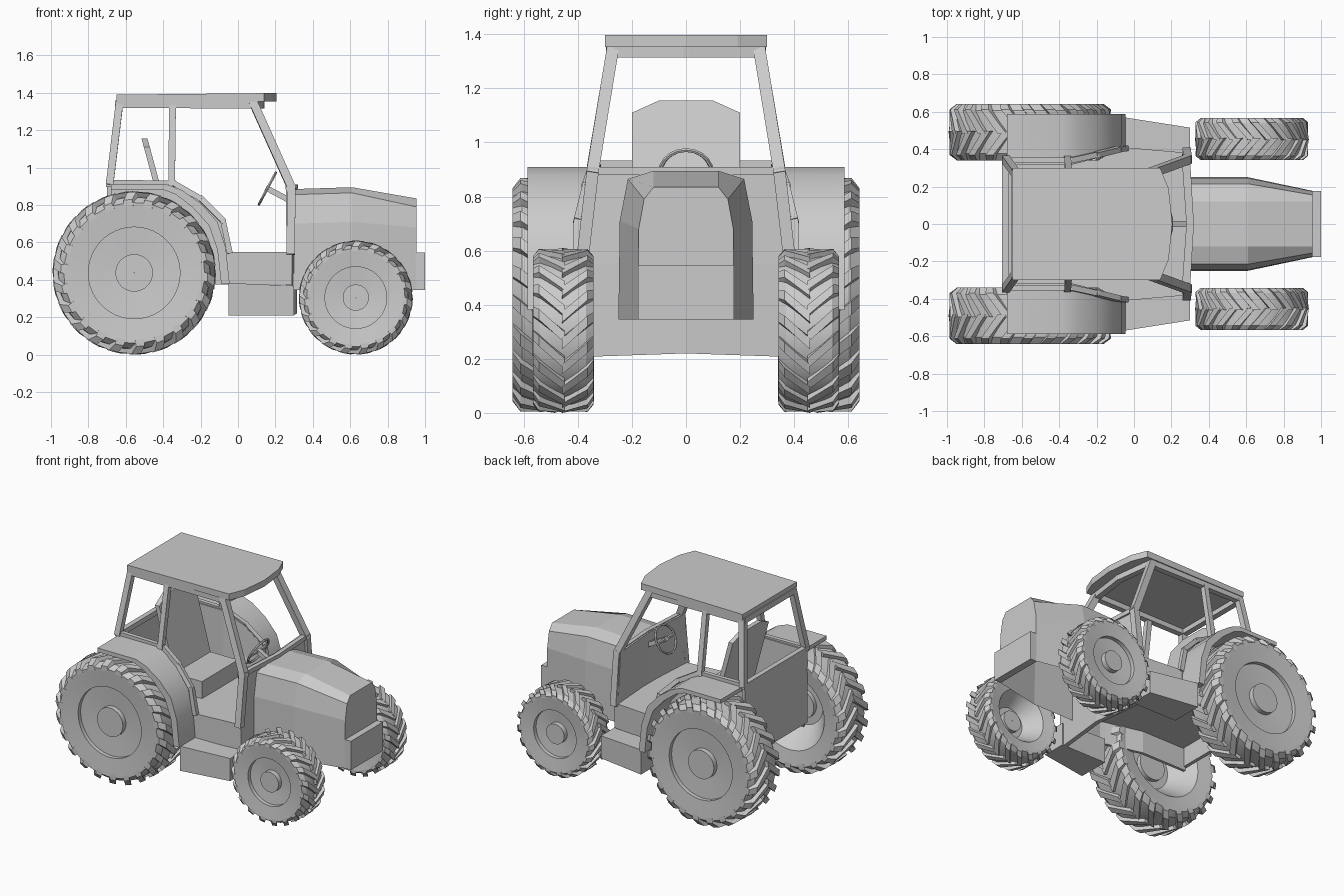
import bpy, bmesh
from math import sin, cos, pi, radians
from mathutils import Vector

if "Cube" in bpy.data.objects:
    bpy.data.objects.remove(bpy.data.objects["Cube"])


def finish(name, bm, mirror=False, smooth=False):
    bmesh.ops.recalc_face_normals(bm, faces=bm.faces)
    me = bpy.data.meshes.new(name)
    bm.to_mesh(me)
    bm.free()
    ob = bpy.data.objects.new(name, me)
    bpy.context.collection.objects.link(ob)
    if smooth:
        bpy.ops.object.select_all(action='DESELECT')
        ob.select_set(True)
        bpy.context.view_layer.objects.active = ob
        bpy.ops.object.shade_smooth_by_angle(angle=radians(30))
    if mirror:
        m = ob.modifiers.new("mirror", 'MIRROR')
        m.use_axis = (False, True, False)
        m.use_clip = False
        m.use_mirror_merge = False
    return ob


def add_loft(bm, rings, closed=True, caps=True):
    vs = [[bm.verts.new(p) for p in r] for r in rings]
    n = len(vs[0])
    for a, b in zip(vs, vs[1:]):
        for i in range(n if closed else n - 1):
            j = (i + 1) % n
            bm.faces.new((a[i], a[j], b[j], b[i]))
    if caps:
        bm.faces.new(vs[0])
        bm.faces.new(vs[-1])


def loft(name, rings, mirror=False, smooth=False, **kw):
    bm = bmesh.new()
    add_loft(bm, rings, **kw)
    return finish(name, bm, mirror, smooth)


def box(name, x0, x1, y0, y1, z0, z1, mirror=False):
    return loft(name, [[(x, y0, z0), (x, y1, z0), (x, y1, z1), (x, y0, z1)] for x in (x0, x1)], mirror)


def beam(name, path, w, mirror=False):
    """Square bars joining the points of a path."""
    bm = bmesh.new()
    for a, b in zip(path, path[1:]):
        a, b = Vector(a), Vector(b)
        d = (b - a).normalized()
        side = d.cross(Vector((1, 0, 0)) if abs(d.x) < .8 else Vector((0, 1, 0))).normalized() * w / 2
        up = d.cross(side)
        add_loft(bm, [[p + side + up, p - side + up, p - side - up, p + side - up]
                      for p in (a - d * w * .3, b + d * w * .3)])
    return finish(name, bm, mirror)


def wheel(name, cx, R, y0, y1, rim, hub, lugs, base):
    """Lathed tyre and dished rim, with chevron lugs round the tread."""
    w, mid = y1 - y0, (y0 + y1) / 2
    prof = [(.001, y1 - .015), (hub, y1 - .015), (hub, y1 - .05), (rim, y1 - .04), (rim, y1 - .012),
            (R * .86, y1), (base, y1 - w * .12), (base * 1.015, mid), (base, y0 + w * .12),
            (R * .86, y0), (rim * 1.1, y0 + .015), (hub * 1.5, mid + .02), (hub, mid + .02),
            (hub, mid - .01), (.001, mid - .01)]
    n = 44
    bm = bmesh.new()
    rows = [[(cx + r * cos(2 * pi * i / n), y, R + r * sin(2 * pi * i / n)) for r, y in prof]
            for i in range(n + 1)]
    add_loft(bm, rows, closed=False, caps=False)
    bmesh.ops.remove_doubles(bm, verts=bm.verts, dist=.0002)
    finish(name, bm, True, True)
    bm = bmesh.new()
    pitch = 2 * pi / lugs
    for i in range(lugs):
        for s in (-1, 1):
            off = pitch * (i + (.25 if s > 0 else 0))
            rings = []
            for t, da, top, bot in ((-.04, -.5, R, base * .98), (.80, .35, R * .99, base * .97),
                                    (1.0, .55, R * .9, R * .82)):
                y, a, h = mid + s * t * w / 2, off + da * pitch, pitch * .25
                rings.append([(cx + r * cos(b), y, R + r * sin(b)) for r, b in
                              ((bot, a - h), (top, a - h * .8), (top, a + h * .8), (bot, a + h))])
            add_loft(bm, rings)
    finish(name + "_lugs", bm, True)


wheel("rear_wheel", -.555, .437, .34, .642, .245, .10, 22, .405)
wheel("front_wheel", .63, .305, .342, .566, .165, .07, 19, .28)


# Hood: open-bottomed shell tapering to the nose
def hood_ring(x, half):
    return [(x, -y, z) for y, z in half[::-1]] + [(x, y, z) for y, z in half]


back = [(.12, .885), (.215, .855), (.245, .70), (.25, .345)]
middle = [(y, z + .01) for y, z in back[:3]] + [back[3]]
nose = [(.12, .835), (.155, .79), (.175, .68), (.177, .345)]
loft("hood", [hood_ring(.29, back), hood_ring(.61, middle), hood_ring(.955, nose)],
     closed=False, caps=False)
bm = bmesh.new()
bm.faces.new([bm.verts.new(p) for p in hood_ring(.955, nose)])
finish("nose_panel", bm)
box("front_weight", .95, 1.0, -.177, .177, .345, .547)

# Grille: raised frame with inset panel
bm = bmesh.new()
face = bm.faces.new([bm.verts.new((.957, y, z)) for y, z in
                     ((-.165, .56), (.165, .56), (.158, .70), (.13, .81), (-.13, .81), (-.158, .70))])
bmesh.ops.inset_region(bm, faces=[face], thickness=.018, depth=.006)
bmesh.ops.inset_region(bm, faces=[face], thickness=.008, depth=-.006)
finish("grille", bm)

# Front cab wall, slightly pointed in plan
rings = []
for s in (-1, 0, 1):
    x = .315 if s == 0 else .29
    z = .22 if s == 0 else .208
    front = [(x, s * .35, z), (x, s * .385, .55), (x - .005, s * .36, .905)]
    rings.append(front + [(px - .03, y, pz) for px, y, pz in front[::-1]])
loft("front_cab_wall", rings)


def side_y(x):
    if x < -.34:
        return .335
    if x < -.05:
        return .335 + .075 * (x + .34) / .29
    return .41 - .03 * (x + .05) / .34


# Cab side panels following the door sill and fender line
outline = [(-.69, .92), (-.34, .92), (-.2, .84), (-.08, .72), (-.045, .55), (-.035, .55), (.29, .55)]
loft("cab_side_panel", [[(x, side_y(x), .375), (x, side_y(x), z), (x, side_y(x) - .02, z),
                         (x, side_y(x) - .02, .375)] for x, z in outline], mirror=True)

# Rear fenders
outer = [(-.68, .91), (-.38, .91), (-.30, .88), (-.2, .81), (-.11, .71), (-.065, .57), (-.045, .38)]
inner = [(-.68, .882), (-.40, .882), (-.33, .855), (-.24, .785), (-.155, .69), (-.11, .56), (-.09, .38)]
loft("rear_fender", [[(a, side_y(a), b), (a, .587, b), (c, .587, d), (c, side_y(c), d)]
                     for (a, b), (c, d) in zip(outer, inner)], mirror=True, smooth=True)

# Floor, rear wall and side steps
xs = (-.67, -.34, -.05, .28)
loft("cab_floor", [[(x, -side_y(x), .53), (x, side_y(x), .53), (x, side_y(x), .55), (x, -side_y(x), .55)]
                   for x in xs])
box("rear_cab_wall", -.70, -.675, -.345, .345, .40, .92)
loft("side_step", [[(x, .345, .21), (x, y, .21), (x, y, z), (x, .345, z)]
                   for x, y, z in ((-.05, .57, .383), (.30, .515, .368))], mirror=True)

# Cab frame
beam("rear_pillar", [(-.685, .345, .92), (-.635, .275, 1.335)], .04, True)
beam("middle_pillar", [(-.355, .345, .91), (-.35, .275, 1.335)], .036, True)
beam("front_pillar", [(.282, .385, .55), (.285, .345, .895), (.085, .272, 1.34)], .045, True)
beam("lower_side_rail", [(-.685, .34, .92), (-.34, .34, .915), (-.2, .37, .835), (-.08, .4, .715),
                         (-.045, .405, .55)], .03, True)
beam("roof_side_rail", [(-.64, .275, 1.34), (.085, .272, 1.335)], .04, True)
beam("roof_rear_rail", [(-.637, -.275, 1.34), (-.637, .275, 1.34)], .04)
beam("roof_front_rail", [(.085, -.272, 1.335), (.12, 0, 1.335), (.085, .272, 1.335)], .04)
beam("lower_rear_rail", [(-.687, -.345, .915), (-.687, .345, .915)], .035)
beam("windscreen_sill", [(.285, -.345, .895), (.305, 0, .895), (.285, .345, .895)], .03)

# Roof slab with bowed front edge
plan = [(-.65, -.3), (.14, -.3), (.185, -.19), (.205, 0), (.185, .19), (.14, .3), (-.65, .3)]
loft("roof", [[(x, y, 1.353) for x, y in plan],
              [(x, y, 1.39 + .008 * (x > 0)) for x, y in plan]])

# Seat
box("seat_cushion", -.47, -.14, -.2, .2, .55, .67)
shape = [(-.2, .66), (.2, .66), (.2, 1.11), (.1, 1.155), (-.1, 1.155), (-.2, 1.11)]
loft("seat_back", [[(-.455 - (z - .93) * .27 + t, y, z) for y, z in shape] for t in (0, .032)])

# Steering wheel and column
axis = Vector((.88, 0, -.47)).normalized()
centre = Vector((.157, 0, .888))
bpy.ops.mesh.primitive_torus_add(major_segments=20, minor_segments=6, major_radius=.095, minor_radius=.008,
                                 location=centre, rotation=axis.to_track_quat('Z', 'Y').to_euler())
bpy.context.object.name = "steering_wheel"
beam("steering_column", [centre, centre + axis * .14], .03)
beam("steering_spoke", [centre + Vector((0, -.09, 0)), centre + Vector((0, .09, 0))], .014)
